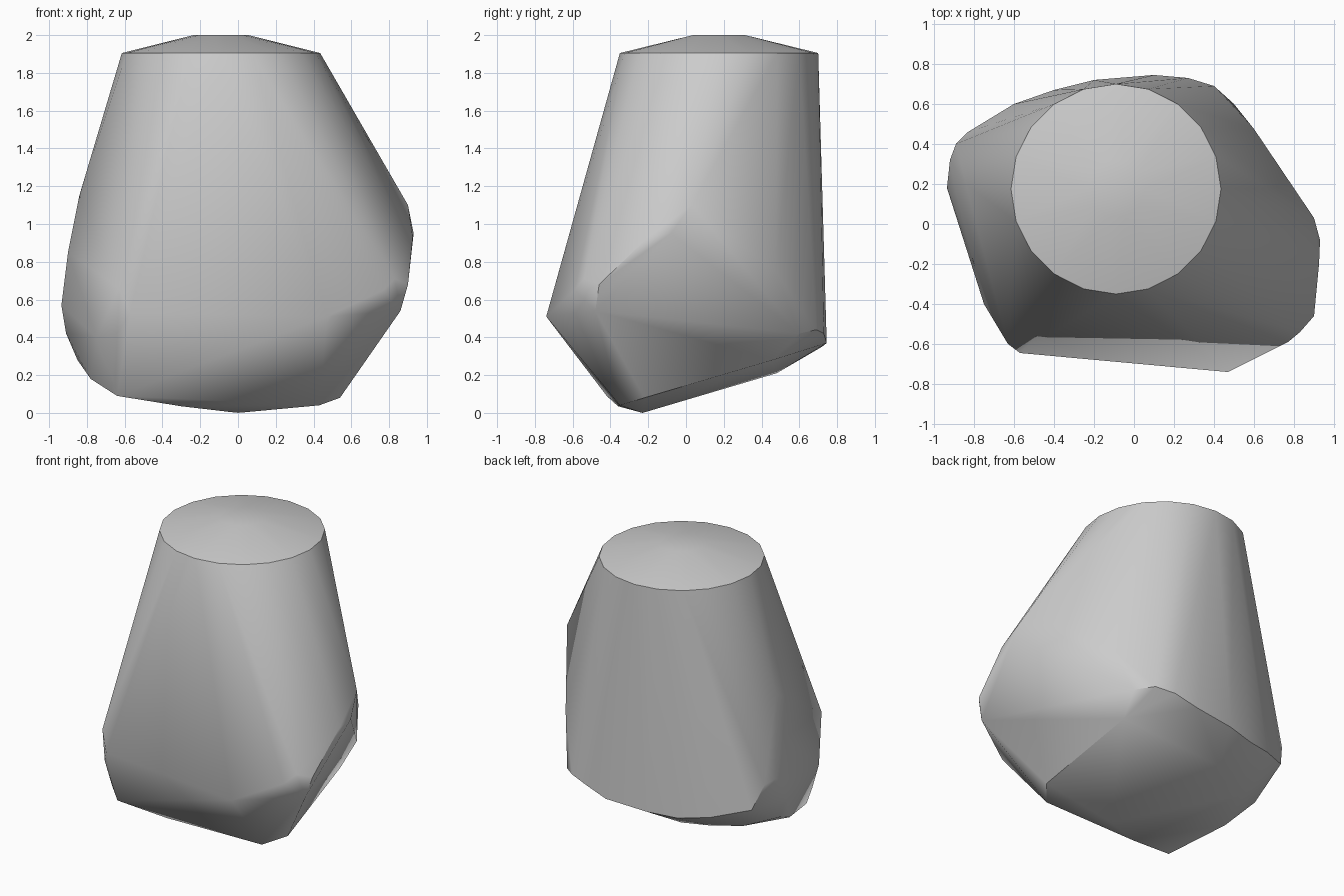
import bpy
import bmesh
import math

cube = bpy.data.objects.get("Cube")
if cube:
    bpy.data.objects.remove(cube, do_unlink=True)


def make_material(name, colour):
    material = bpy.data.materials.new(name)
    material.use_nodes = True
    material.diffuse_color = colour
    shader = next(n for n in material.node_tree.nodes if n.type == "BSDF_PRINCIPLED")
    shader.inputs["Base Color"].default_value = colour
    return material


def ring(centre, radius, height, sides):
    """Points of a level circle."""
    step = math.tau / sides
    return [(centre[0] + radius * math.cos(i * step),
             centre[1] + radius * math.sin(i * step), height) for i in range(sides)]


def hull_object(name, points, material):
    """Wrap a closed convex skin around the control points."""
    mesh = bpy.data.meshes.new(name)
    bm = bmesh.new()
    for point in points:
        bm.verts.new(point)
    bmesh.ops.convex_hull(bm, input=bm.verts[:], use_existing_faces=False)
    loose = [v for v in bm.verts if not v.link_faces]
    bmesh.ops.delete(bm, geom=loose, context="VERTS")
    bmesh.ops.recalc_face_normals(bm, faces=bm.faces[:])
    bm.to_mesh(mesh)
    bm.free()
    mesh.materials.append(material)
    body = bpy.data.objects.new(name, mesh)
    bpy.context.collection.objects.link(body)
    return body


# Round, slightly domed cap
cap_centre = (-.09, .175)
cap_rim = ring(cap_centre, .525, 1.905, 20)
cap_crown = ring(cap_centre, .145, 2, 10)

# Sharp chin edge across the front and its two corners
front_edge = [(-.57, -.645, .53), (.47, -.74, .51), (-.63, -.6, .66),
              (.77, -.59, .65), (.83, -.54, .71), (.86, -.48, .54), (.9, -.46, .68)]

# Bulge on the +x side
wide_side = [(.925, -.2, .93), (.93, -.08, .95), (.9, .03, 1.1), (.6, .475, .75)]

# Lower rim around the back
back_rim = [(.47, .46, .28), (.5, .6, .42), (.4, .69, .44), (.27, .73, .42),
            (.1, .745, .37), (-.2, .72, .35), (-.4, .67, .34), (-.6, .6, .37)]

# Rounded -x side
round_side = [(-.83, .46, .43), (-.89, .4, .6), (-.92, .32, .62), (-.935, .18, .57),
              (-.9, .2, .85), (-.84, .2, 1.15), (-.91, .18, .42), (-.85, .18, .28),
              (-.78, -.03, .18), (-.75, -.4, .4)]

# Edge curving down from the front -x corner
corner_curve = [(-.64, -.56, .42), (-.67, -.44, .2), (-.64, -.42, .09)]

# Tilted underside
underside = [(-.3, -.36, .035), (0, -.23, 0), (.43, -.35, .04), (.54, -.22, .08),
             (-.3, .48, .21), (-.45, .4, .2), (-.65, .3, .21)]

grey = make_material("plain grey", (.6, .6, .6, 1))
stone = hull_object("stone_body",
                    cap_rim + cap_crown + front_edge + wide_side + back_rim
                    + round_side + corner_curve + underside, grey)

# Smooth the rounded flanks, keep the hard edges
bpy.ops.object.select_all(action="DESELECT")
stone.select_set(True)
bpy.context.view_layer.objects.active = stone
bpy.ops.object.shade_smooth_by_angle(angle=math.radians(40))
